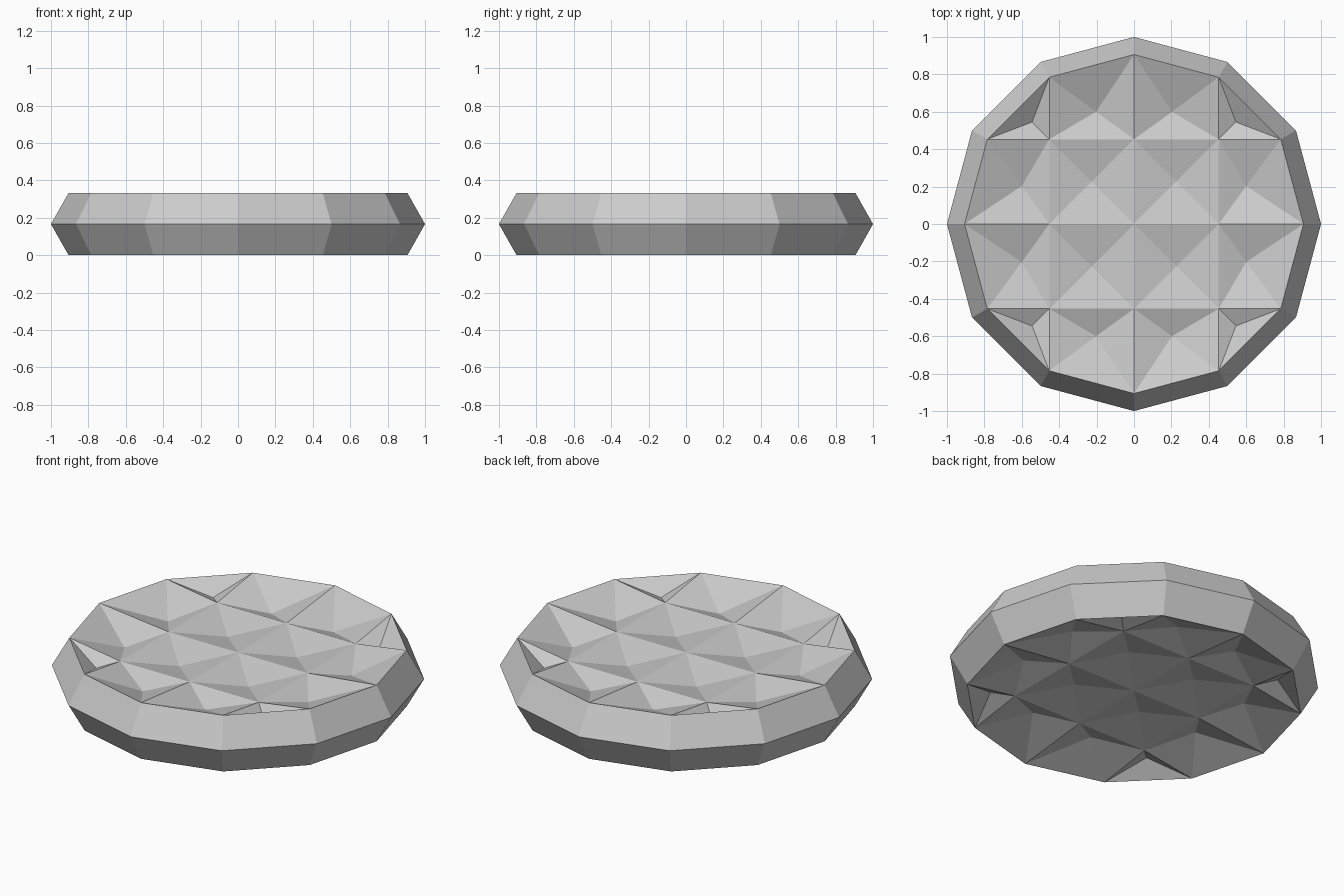
import bpy
import bmesh
from math import sin, cos, pi

if "Cube" in bpy.data.objects:
    bpy.data.objects.remove(bpy.data.objects["Cube"])

MID, TOP = 0.166, 0.332        # equator and rim heights
RIM = 0.906                    # rim radius
G = RIM / 2                    # grid spacing of the facets
Q = RIM * cos(pi / 6)
NODE = TOP - 0.05              # height of the inner ridge crossings


bm = bmesh.new()


def point(x, y, z, turn, side):
    # rotate by quarter turns, mirror about the equator
    for _ in range(turn):
        x, y = -y, x
    return bm.verts.new((x, y, MID + side * (z - MID)))


def dimple(outline, pit, turn, side):
    # sunken pyramid inside one cell
    ring = [point(*p, turn, side) for p in outline]
    centre = point(*pit, turn, side)
    for a, b in zip(ring, ring[1:] + ring[:1]):
        bm.faces.new((a, b, centre))


# Outline points of one quarter of the faceted surface
o, ax, ay, d = (0, 0, NODE), (G, 0, NODE), (0, G, NODE), (G, G, NODE)
rx, r1, r2, ry = (RIM, 0, TOP), (Q, G, TOP), (G, Q, TOP), (0, RIM, TOP)

for side in (1, -1):
    for turn in range(4):
        dimple([o, ax, d, ay], (G / 2, G / 2, TOP - 0.105), turn, side)
        dimple([ax, rx, r1, d], (0.6, 0.203, TOP - 0.105), turn, side)
        dimple([ay, d, r2, ry], (0.203, 0.6, TOP - 0.105), turn, side)
        dimple([d, r1, r2], (0.545, 0.545, TOP - 0.08), turn, side)

    # Sloped twelve-sided edge band
    for i in range(12):
        a, b = i * pi / 6, (i + 1) * pi / 6
        bm.faces.new([point(r * cos(t), r * sin(t), z, 0, side)
                      for r, t, z in ((1, a, MID), (1, b, MID),
                                      (RIM, b, TOP), (RIM, a, TOP))])

bmesh.ops.remove_doubles(bm, verts=bm.verts, dist=0.001)
bmesh.ops.recalc_face_normals(bm, faces=bm.faces)

mesh = bpy.data.meshes.new("faceted_disc")
bm.to_mesh(mesh)
bm.free()
bpy.context.collection.objects.link(bpy.data.objects.new("faceted_disc", mesh))
